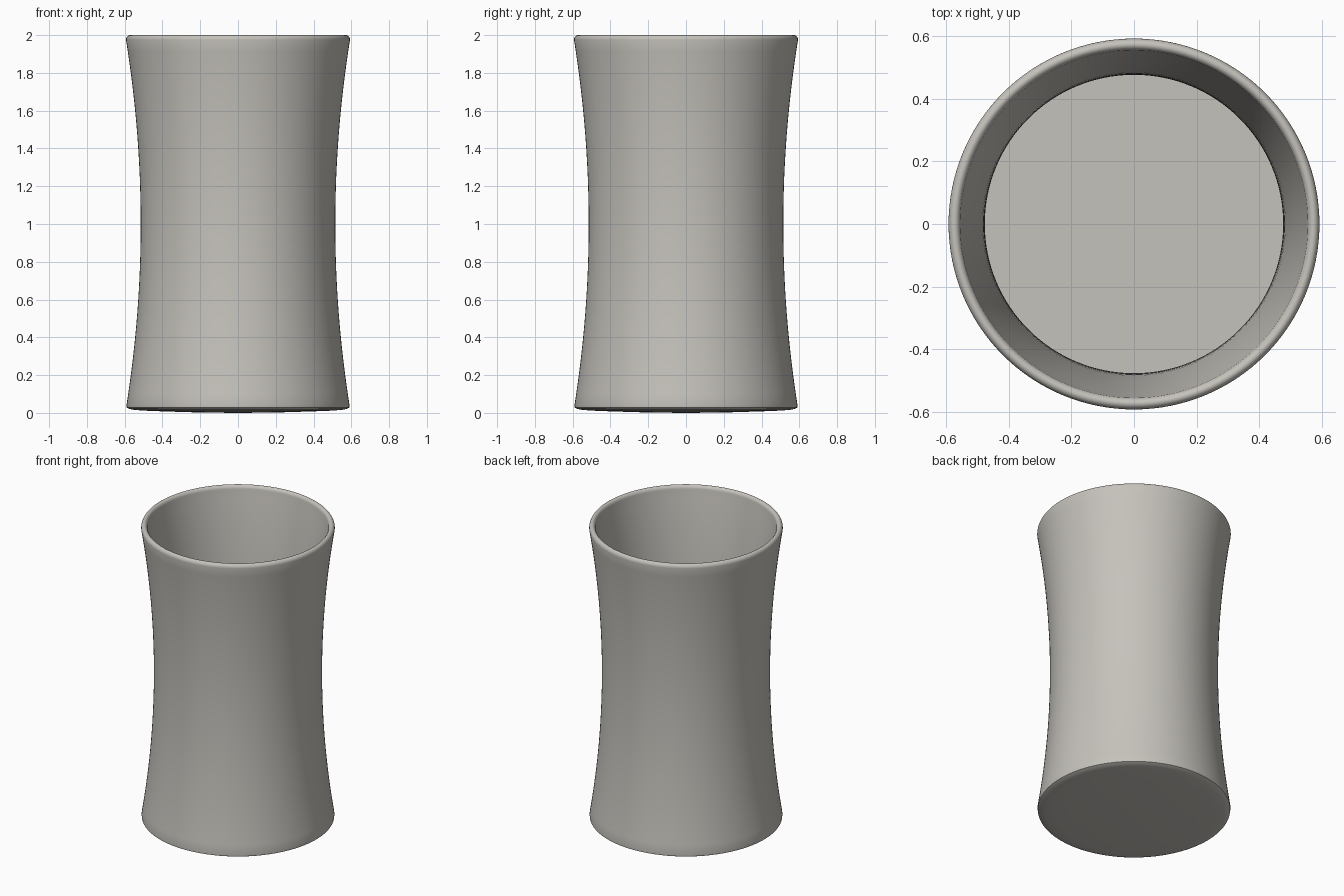
import bpy, bmesh, math

if "Cube" in bpy.data.objects:
    bpy.data.objects.remove(bpy.data.objects["Cube"])

SEGMENTS = 128

# Warm grey ceramic
mat = bpy.data.materials.new("warm grey")
mat.diffuse_color = (0.56, 0.54, 0.50, 1)
mat.use_nodes = True
mat.node_tree.nodes["Principled BSDF"].inputs["Base Color"].default_value = mat.diffuse_color


def outer_radius(z):
    return 0.515 + 0.082 * (z - 1) ** 2


# Half profile from the underside centre, up the outside, over the rim, down inside
WALL = 0.038
profile = [(0, 0.0), (0.2, 0.002), (0.4, 0.008), (0.5, 0.012),
           (0.55, 0.016), (0.575, 0.021), (0.589, 0.028)]
levels = [0.04 + 1.935 * i / 32 for i in range(33)]
profile += [(outer_radius(z), z) for z in levels]
mid, half = outer_radius(1.975) - WALL / 2, WALL / 2
for i in range(1, 10):
    a = math.pi * i / 10
    profile.append((mid + half * math.cos(a), 1.975 + 0.025 * math.sin(a)))
profile += [(outer_radius(z) - WALL, z) for z in reversed(levels)]
profile.append((0, 0.04))

# Lathe the profile into the cup
bm = bmesh.new()
verts = [bm.verts.new((r, 0, z)) for r, z in profile]
edges = [bm.edges.new(pair) for pair in zip(verts, verts[1:])]
bmesh.ops.spin(bm, geom=verts + edges, cent=(0, 0, 0), axis=(0, 0, 1),
               angle=2 * math.pi, steps=SEGMENTS, use_merge=False)
bmesh.ops.remove_doubles(bm, verts=bm.verts, dist=0.0001)
bmesh.ops.recalc_face_normals(bm, faces=bm.faces)
mesh = bpy.data.meshes.new("cup")
bm.to_mesh(mesh)
bm.free()
mesh.materials.append(mat)

cup = bpy.data.objects.new("cup", mesh)
bpy.context.collection.objects.link(cup)
bpy.context.view_layer.objects.active = cup
cup.select_set(True)
bpy.ops.object.shade_smooth_by_angle(angle=math.radians(40))
